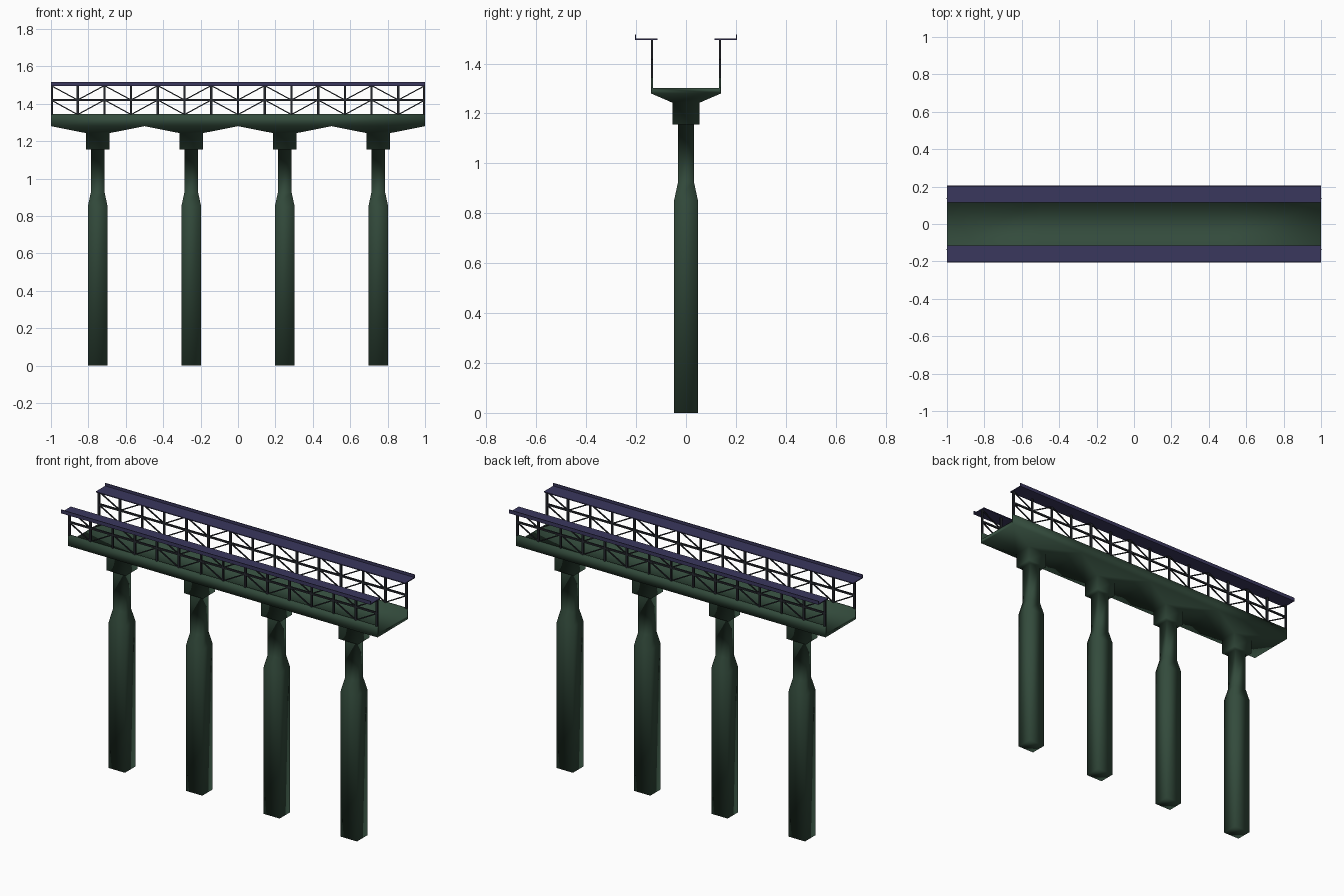
import bpy, bmesh, math
from mathutils import Vector, Matrix

if "Cube" in bpy.data.objects:
    bpy.data.objects.remove(bpy.data.objects["Cube"])


def material(name, rgb):
    m = bpy.data.materials.new(name)
    m.diffuse_color = (*rgb, 1.0)
    m.use_nodes = True
    m.node_tree.nodes["Principled BSDF"].inputs["Base Color"].default_value = m.diffuse_color
    return m


GREEN = material("dark green concrete", (0.033, 0.070, 0.045))
PURPLE = material("dusk purple", (0.042, 0.038, 0.110))
IRON = material("dark iron", (0.018, 0.020, 0.026))


def finish(bm, name, mat, smooth=False):
    bmesh.ops.recalc_face_normals(bm, faces=bm.faces)
    mesh = bpy.data.meshes.new(name)
    bm.to_mesh(mesh)
    bm.free()
    mesh.materials.append(mat)
    for p in mesh.polygons:
        p.use_smooth = smooth
    ob = bpy.data.objects.new(name, mesh)
    bpy.context.collection.objects.link(ob)
    return ob


def loft(bm, rings, closed=True):
    """Join consecutive vertex rings with quads."""
    for a, b in zip(rings, rings[1:]):
        n = len(a)
        for i in range(n if closed else n - 1):
            j = (i + 1) % n
            bm.faces.new((a[i], a[j], b[j], b[i]))


def beam(bm, a, b, width, depth):
    """Rectangular bar between two points in an x-z plane."""
    a, b = Vector(a), Vector(b)
    d = b - a
    mat = (Matrix.Translation((a + b) / 2)
           @ Matrix.Rotation(-math.atan2(d.z, d.x), 4, 'Y')
           @ Matrix.Diagonal((d.length, depth, width, 1)))
    bmesh.ops.create_cube(bm, size=1, matrix=mat)


# Viaduct: square piers with flared heads, carrying a shallow trough deck
bm = bmesh.new()
pier_rings = [  # half x, half y, z
    (0.053, 0.048, 0.0), (0.053, 0.048, 0.85), (0.037, 0.032, 0.925),
    (0.037, 0.032, 1.155), (0.0625, 0.054, 1.155), (0.0625, 0.054, 1.243),
    (0.25, 0.14, 1.28)]
for cx in (-0.75, -0.25, 0.25, 0.75):
    rings = [[bm.verts.new((cx + sx * hx, sy * hy, z))
              for sx, sy in ((-1, -1), (1, -1), (1, 1), (-1, 1))]
             for hx, hy, z in pier_rings]
    loft(bm, rings)
    bm.faces.new(rings[0])

half = [(0.14, 1.28), (0.14, 1.345), (0.132, 1.345), (0.132, 1.302)]
profile = [(-y, z) for y, z in half] + half[::-1]
sections = [[bm.verts.new((x, y, z)) for y, z in profile]
            for x in (-1, -0.5, 0, 0.5, 1)]
loft(bm, sections, closed=False)
bm.faces.new(sections[0])
bm.faces.new(sections[-1])
bmesh.ops.remove_doubles(bm, verts=bm.verts, dist=1e-4)
finish(bm, "viaduct", GREEN, smooth=True)

# Side trusses and the capping ledges with an outer lip
Z0, ZM, Z1 = 1.342, 1.42, 1.497
BAYS = 14
xs = [-1 + 2 * i / BAYS for i in range(BAYS + 1)]
for side, label in ((-1, "front"), (1, "back")):
    y = side * 0.136
    bm = bmesh.new()
    for x in xs:
        px = max(-0.994, min(0.994, x))
        beam(bm, (px, y, Z0), (px, y, Z1), 0.012, 0.009)
    beam(bm, (-1, y, ZM), (1, y, ZM), 0.010, 0.009)
    for i in range(BAYS):
        for lo, hi in ((Z0, ZM), (ZM, Z1)):
            za, zb = (hi, lo) if i % 2 == 0 else (lo, hi)
            beam(bm, (xs[i], y, za), (xs[i + 1], y, zb), 0.006, 0.006)
    finish(bm, label + "_truss", IRON)

    bm = bmesh.new()
    ledge = [(0.115, 1.495), (0.205, 1.495), (0.205, 1.516),
             (0.201, 1.516), (0.201, 1.500), (0.115, 1.500)]
    ends = [[bm.verts.new((x, side * py, pz)) for py, pz in ledge]
            for x in (-1, 1)]
    loft(bm, ends)
    for e in ends:
        bm.faces.new(e)
    finish(bm, label + "_ledge", PURPLE)
